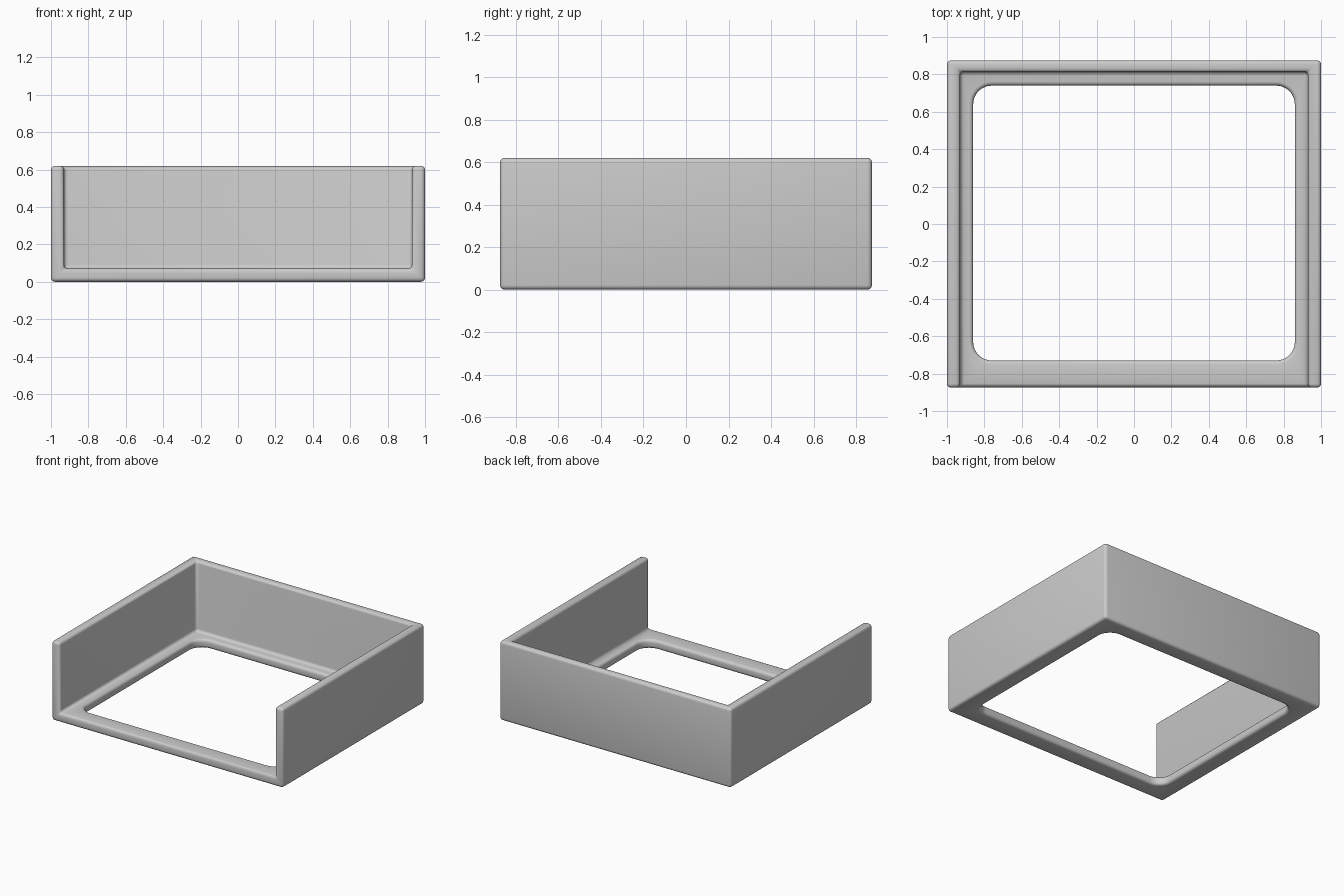
import bpy, bmesh

old = bpy.data.objects.get("Cube")
if old:
    bpy.data.objects.remove(old, do_unlink=True)

grey = bpy.data.materials.new("light grey")
grey.use_nodes = True
colour = (0.6, 0.6, 0.6, 1)
grey.diffuse_color = colour
grey.node_tree.nodes["Principled BSDF"].inputs["Base Color"].default_value = colour


def box(name, low, high, corner=0):
    """Box between two corners, with optional rounded upright edges."""
    bm = bmesh.new()
    bmesh.ops.create_cube(bm, size=1)
    for v in bm.verts:
        v.co = [high[i] if v.co[i] > 0 else low[i] for i in range(3)]
    if corner:
        upright = [e for e in bm.edges if abs(e.verts[0].co.z - e.verts[1].co.z) > 0.01]
        bmesh.ops.bevel(bm, geom=upright, offset=corner, segments=8,
                        profile=0.5, affect='EDGES')
    mesh = bpy.data.meshes.new(name)
    bm.to_mesh(mesh)
    bm.free()
    mesh.materials.append(grey)
    ob = bpy.data.objects.new(name, mesh)
    bpy.context.collection.objects.link(ob)
    return ob


def apply(ob, mod):
    bpy.context.view_layer.objects.active = ob
    bpy.ops.object.modifier_apply(modifier=mod.name)


# Open-fronted tray: floor, back wall and two side walls
tray = box("open_front_tray", (-1, -0.875, 0), (1, 0.875, 0.62))
cutters = [
    box("inside_cutter", (-0.93, -1.2, 0.07), (0.93, 0.815, 1)),
    box("floor_opening_cutter", (-0.86, -0.73, -0.5), (0.86, 0.74, 0.5), 0.1),
]
for cutter in cutters:
    cutter.hide_render = True
    cut = tray.modifiers.new("cut", 'BOOLEAN')
    cut.operation = 'DIFFERENCE'
    cut.solver = 'EXACT'
    cut.object = cutter
    apply(tray, cut)
    bpy.data.objects.remove(cutter, do_unlink=True)

# Softened edges
soft = tray.modifiers.new("soft edges", 'BEVEL')
soft.width = 0.022
soft.segments = 4
soft.limit_method = 'ANGLE'
soft.angle_limit = 0.7
apply(tray, soft)

bpy.ops.object.select_all(action='DESELECT')
tray.select_set(True)
bpy.context.view_layer.objects.active = tray
bpy.ops.object.shade_smooth_by_angle(angle=0.6)
